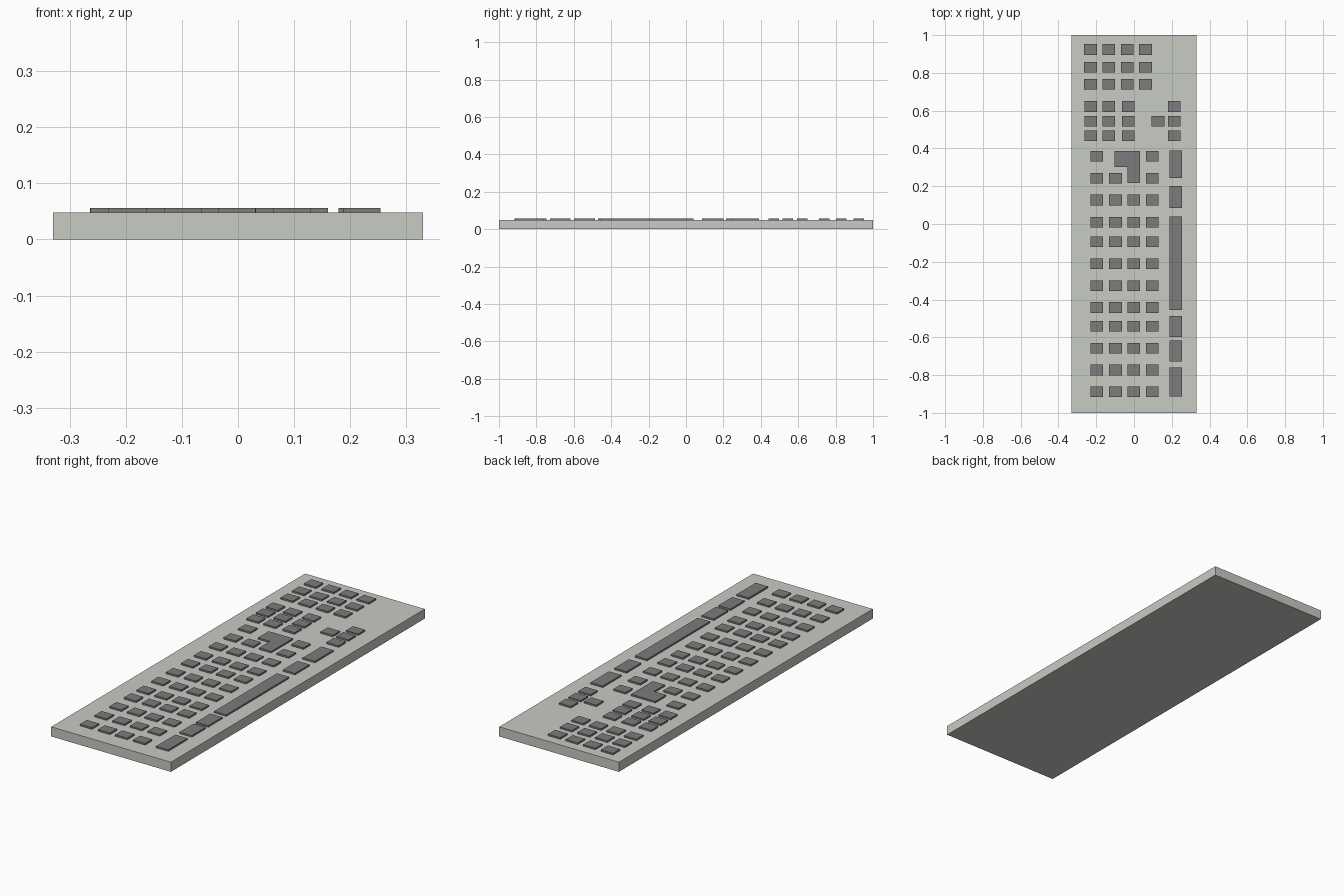
import bpy, bmesh

if "Cube" in bpy.data.objects:
    bpy.data.objects.remove(bpy.data.objects["Cube"])

BASE_TOP, KEY_TOP, SINK = 0.048, 0.056, 0.003
KEY_X, KEY_Y = 0.067, 0.056


def material(name, colour):
    mat = bpy.data.materials.new(name)
    mat.diffuse_color = colour
    mat.use_nodes = True
    mat.node_tree.nodes["Principled BSDF"].inputs["Base Color"].default_value = mat.diffuse_color
    return mat


def prism(bm, outline, z0, z1):
    """Extrude a counter-clockwise outline from z0 up to z1."""
    low = [bm.verts.new((x, y, z0)) for x, y in outline]
    high = [bm.verts.new((x, y, z1)) for x, y in outline]
    bm.faces.new(low[::-1])
    bm.faces.new(high)
    n = len(low)
    for i in range(n):
        j = (i + 1) % n
        bm.faces.new((low[i], low[j], high[j], high[i]))


def rect(x0, x1, y0, y1):
    return [(x0, y0), (x1, y0), (x1, y1), (x0, y1)]


def key(x, y):
    return rect(x - KEY_X / 2, x + KEY_X / 2, y - KEY_Y / 2, y + KEY_Y / 2)


def part(name, outlines, mat, z0=BASE_TOP - SINK, z1=KEY_TOP):
    bm = bmesh.new()
    for outline in outlines:
        prism(bm, outline, z0, z1)
    mesh = bpy.data.meshes.new(name)
    bm.to_mesh(mesh)
    bm.free()
    obj = bpy.data.objects.new(name, mesh)
    bpy.context.collection.objects.link(obj)
    mesh.materials.append(mat)


case_mat = material("case_grey", (0.58, 0.60, 0.55, 1))
key_mat = material("key_grey", (0.2, 0.2, 0.2, 1))

# Flat case
part("case", [rect(-0.33, 0.33, -1, 1)], case_mat, 0, BASE_TOP)

# Main letter block, leaving room for the enter key
cols = (-0.197, -0.098, -0.002, 0.096)
rows = (0.359, 0.243, 0.127, 0.01, -0.093, -0.21,
        -0.326, -0.442, -0.541, -0.657, -0.773, -0.889)
enter_spots = {(1, 0), (2, 0), (2, 1)}
part("main_keys", [key(x, y) for i, x in enumerate(cols)
                   for j, y in enumerate(rows) if (i, j) not in enter_spots], key_mat)

# L-shaped enter key
part("enter_key", [[(-0.102, 0.302), (-0.035, 0.302), (-0.035, 0.216),
                    (0.032, 0.216), (0.032, 0.387), (-0.102, 0.387)]], key_mat)

# Bottom row with the space bar
spans = ((0.243, 0.389), (0.086, 0.201), (-0.456, 0.04),
         (-0.598, -0.486), (-0.727, -0.617), (-0.912, -0.761))
part("space_row_keys", [rect(0.187, 0.254, a, b) for a, b in spans], key_mat)

# Navigation block and arrow keys
nav_rows = (0.622, 0.545, 0.468)
part("navigation_keys", [key(x, y) for x in (-0.229, -0.134, -0.03) for y in nav_rows], key_mat)
part("arrow_keys", [key(0.213, y) for y in nav_rows] + [key(0.127, 0.545)], key_mat)

# Number pad
part("number_pad_keys", [key(x, y) for x in (-0.23, -0.133, -0.036, 0.061)
                         for y in (0.924, 0.83, 0.74)], key_mat)
